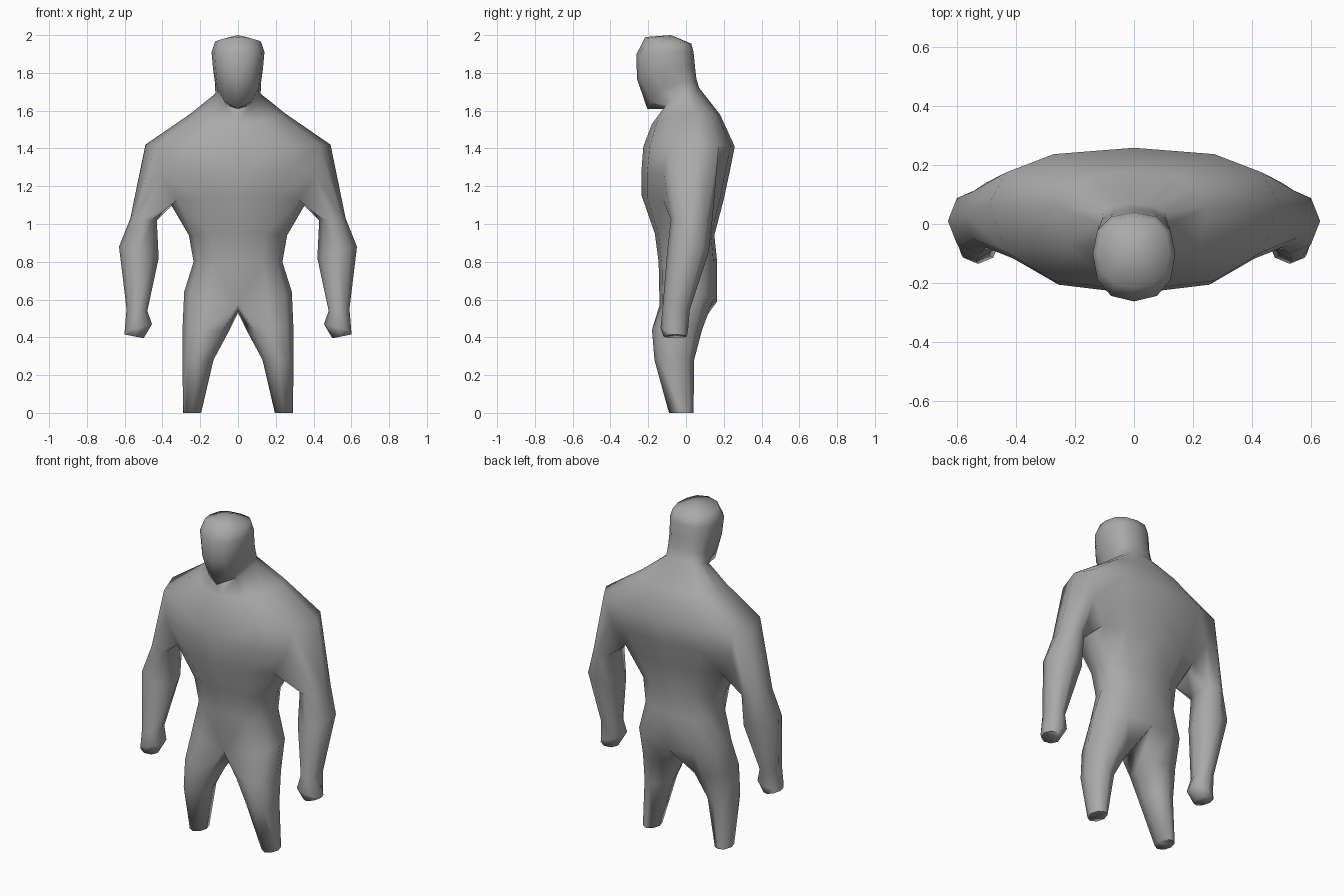
import bpy, bmesh, math

cube = bpy.data.objects.get("Cube")
if cube:
    bpy.data.objects.remove(cube, do_unlink=True)

bm = bmesh.new()


def half_ring(z_front, z_side, z_back, width, y_front, y_back, y_side):
    """Half cross-section from the front centre line round to the back one."""
    verts = []
    for i in range(7):
        a = math.radians(-90 + 30 * i)
        c, s = max(math.cos(a), 0), math.sin(a)
        depth, z_end = (y_front, z_front) if s < 0 else (y_back, z_back)
        x = width * c ** 0.85 if 0 < i < 6 else 0
        y = y_side + (depth - y_side) * abs(s) ** 0.85
        verts.append(bm.verts.new((x, y, z_side + (z_end - z_side) * s * s)))
    return verts


def limb_ring(z_out, z_in, x_in, x_out, y_front, y_back, start):
    """Eight-sided limb cross-section, first vertex at the start angle."""
    verts = []
    for i in range(8):
        a = math.radians(start + 45 * i)
        c, s = math.cos(a), math.sin(a)
        verts.append(bm.verts.new((
            (x_in + x_out) / 2 + (x_out - x_in) / 2 * c,
            (y_front + y_back) / 2 + (y_back - y_front) / 2 * s,
            (z_in + z_out) / 2 + (z_out - z_in) / 2 * c)))
    return verts


def bridge(a, b, closed=False, skip=()):
    n = len(a)
    for i in range(n if closed else n - 1):
        if i not in skip:
            j = (i + 1) % n
            bm.faces.new((a[i], a[j], b[j], b[i]))


def limb(loop, sections, start):
    for section in sections:
        ring = limb_ring(*section, start)
        bridge(loop, ring, closed=True)
        loop = ring
    bm.faces.new(loop)


# Trunk, neck and head, from the pelvis up
pelvis = half_ring(.57, .64, .59, .285, -.14, .165, .0)
waist = half_ring(.80, .80, .80, .235, -.145, .165, .0)
ribs = half_ring(.95, .94, .94, .26, -.165, .15, .0)
armpit = half_ring(1.15, 1.12, 1.13, .365, -.235, .20, .02)
chest = half_ring(1.28, 1.26, 1.27, .46, -.236, .23, .03)
shoulder = half_ring(1.41, 1.42, 1.41, .49, -.226, .258, .07)
collar = half_ring(1.53, 1.585, 1.58, .25, -.18, .18, .06)
neck = half_ring(1.61, 1.69, 1.72, .12, -.12, .07, .0)
jaw = half_ring(1.61, 1.75, 1.77, .122, -.205, .055, -.03)
face = half_ring(1.77, 1.82, 1.83, .132, -.26, .048, -.08)
brow = half_ring(1.90, 1.91, 1.91, .14, -.262, .04, -.10)
crown = half_ring(1.99, 1.965, 1.955, .122, -.215, .028, -.10)
trunk = [pelvis, waist, ribs, armpit, chest, shoulder, collar,
         neck, jaw, face, brow, crown]
for low, high in zip(trunk, trunk[1:]):
    # Leave an opening for the arm
    bridge(low, high, skip=(2, 3) if chest in (low, high) else ())

# Top of the skull
apex = bm.verts.new((0, -.08, 2.0))
for a, b in zip(crown, crown[1:]):
    bm.faces.new((a, b, apex))

# Arm and fist grown out of the shoulder opening
arm_hole = [shoulder[2], shoulder[3], shoulder[4], chest[4],
            armpit[4], armpit[3], armpit[2], chest[2]]
bm.verts.remove(chest[3])
limb(arm_hole, [
    (1.03, 1.02, .43, .57, -.08, .14),
    (.88, .82, .42, .63, -.10, .12),
    (.55, .54, .48, .59, -.125, .02),
    (.43, .47, .455, .60, -.135, .012),
    (.415, .395, .50, .60, -.12, .005)], -45)

# Leg grown out of the pelvis, the legs meeting at the crotch
crotch = bm.verts.new((0, .01, .53))
limb(pelvis + [crotch], [
    (.46, .42, .055, .293, -.18, .085),
    (.28, .28, .13, .295, -.167, .043),
    (.0, .0, .195, .29, -.09, .04)], -135)

bmesh.ops.recalc_face_normals(bm, faces=bm.faces)
mesh = bpy.data.meshes.new("body")
bm.to_mesh(mesh)
bm.free()
body = bpy.data.objects.new("body", mesh)
bpy.context.collection.objects.link(body)

# Single grey
grey = bpy.data.materials.new("plain grey")
grey.use_nodes = True
grey.diffuse_color = (.4, .4, .4, 1)
for node in grey.node_tree.nodes:
    if node.type == 'BSDF_PRINCIPLED':
        node.inputs["Base Color"].default_value = (.4, .4, .4, 1)
mesh.materials.append(grey)

# Mirror into the full figure and shade smooth
mirror = body.modifiers.new("mirror", 'MIRROR')
mirror.use_clip = True
mirror.merge_threshold = .001
bpy.ops.object.select_all(action='DESELECT')
body.select_set(True)
bpy.context.view_layer.objects.active = body
bpy.ops.object.shade_smooth_by_angle(angle=math.radians(80))
